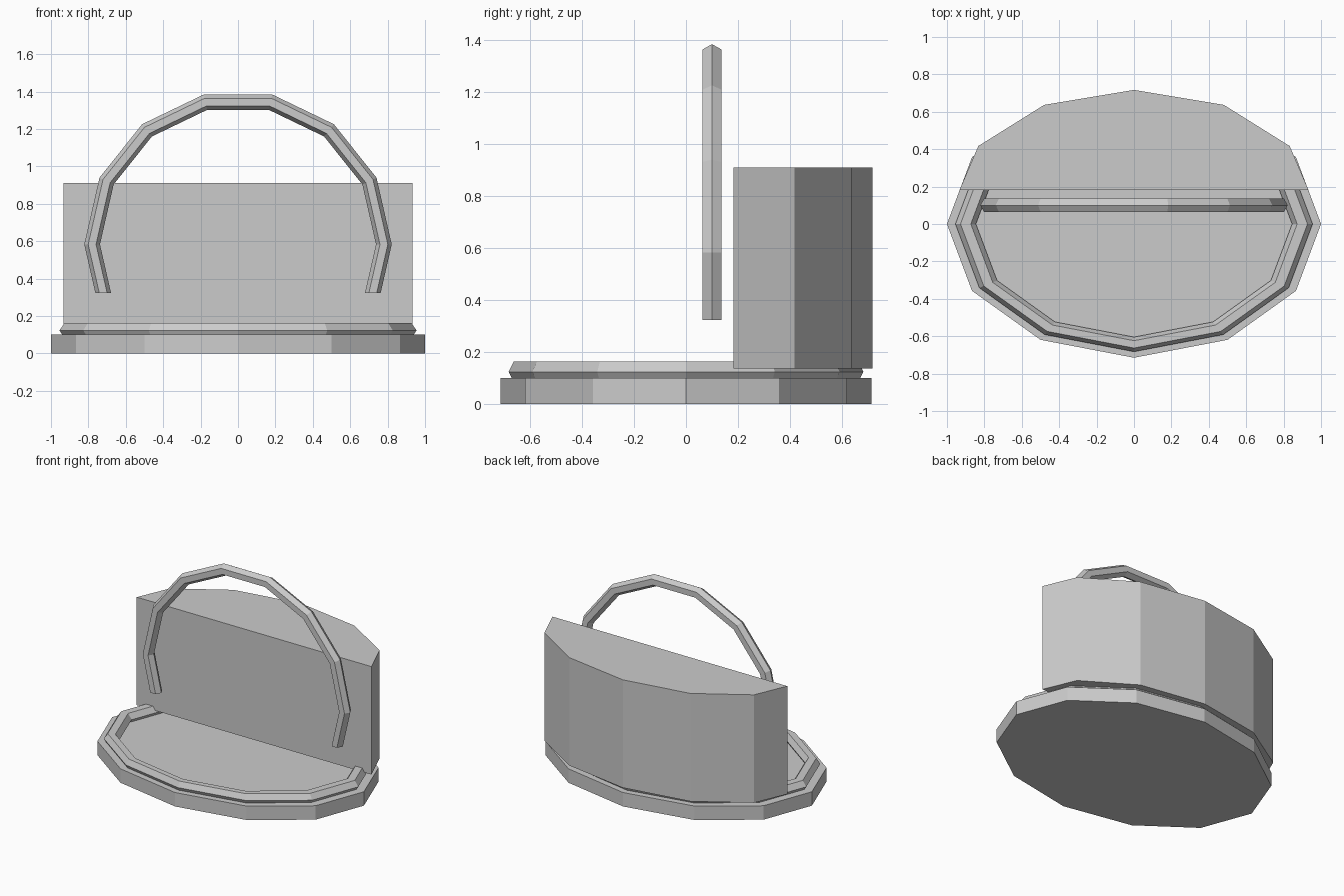
import bpy, bmesh, math
from mathutils import Vector

if "Cube" in bpy.data.objects:
    bpy.data.objects.remove(bpy.data.objects["Cube"])

grey = bpy.data.materials.new("plain_grey")
grey.diffuse_color = (0.6, 0.6, 0.6, 1)
grey.use_nodes = True
grey.node_tree.nodes["Principled BSDF"].inputs["Base Color"].default_value = grey.diffuse_color


def finish(name, bm):
    bmesh.ops.recalc_face_normals(bm, faces=bm.faces[:])
    mesh = bpy.data.meshes.new(name)
    bm.to_mesh(mesh)
    bm.free()
    mesh.materials.append(grey)
    obj = bpy.data.objects.new(name, mesh)
    bpy.context.collection.objects.link(obj)
    return obj


def prism(sides, rx, ry, cy, z0, z1):
    """Upright elliptical prism."""
    bm = bmesh.new()
    angles = [2 * math.pi * i / sides for i in range(sides)]
    low, high = [[bm.verts.new((rx * math.cos(a), cy + ry * math.sin(a), z))
                  for a in angles] for z in (z0, z1)]
    bm.faces.new(low)
    bm.faces.new(high)
    for i in range(sides):
        j = (i + 1) % sides
        bm.faces.new((low[i], low[j], high[j], high[i]))
    return bm


def ring(sides, radius, tube, place):
    """Ring with a six-sided section; place maps (u, v, offset) to a point."""
    bm = bmesh.new()
    loops = []
    for i in range(sides):
        a = 2 * math.pi * i / sides
        loop = []
        for k in range(6):
            b = math.pi * k / 3
            r = radius + tube * math.cos(b)
            loop.append(bm.verts.new(place(
                r * math.cos(a), r * math.sin(a), tube * math.sin(b))))
        loops.append(loop)
    for i in range(sides):
        p, q = loops[i], loops[(i + 1) % sides]
        for k in range(6):
            m = (k + 1) % 6
            bm.faces.new((p[k], q[k], q[m], p[m]))
    return bm


def cut(bm, point, normal):
    """Remove everything behind the plane and cap the opening."""
    geom = bm.verts[:] + bm.edges[:] + bm.faces[:]
    bmesh.ops.bisect_plane(bm, geom=geom, plane_co=Vector(point),
                           plane_no=Vector(normal), clear_inner=True)
    edges = [e for e in bm.edges if e.is_boundary]
    bmesh.ops.holes_fill(bm, edges=edges, sides=0)


# Oval floor slab
finish("base", prism(12, 1.0, 0.715, 0, 0, 0.10))

# Raised rim lying on the slab
finish("base_rim", ring(12, 0.90, 0.055,
                        lambda u, v, w: (u, v * 0.715, 0.123 + w * 0.82)))

# Tall half-oval back block, just clear of the slab
back = prism(12, 0.961, 0.60, 0.117, 0.135, 0.91)
cut(back, (0, 0.183, 0), (0, 1, 0))
finish("back_block", back)

# Upright hoop, cut flat at its feet
hoop = ring(14, 0.78, 0.042, lambda u, v, w: (u, 0.10 + w, 0.583 + v))
cut(hoop, (0, 0, 0.322), (0, 0, 1))
finish("arch", hoop)
